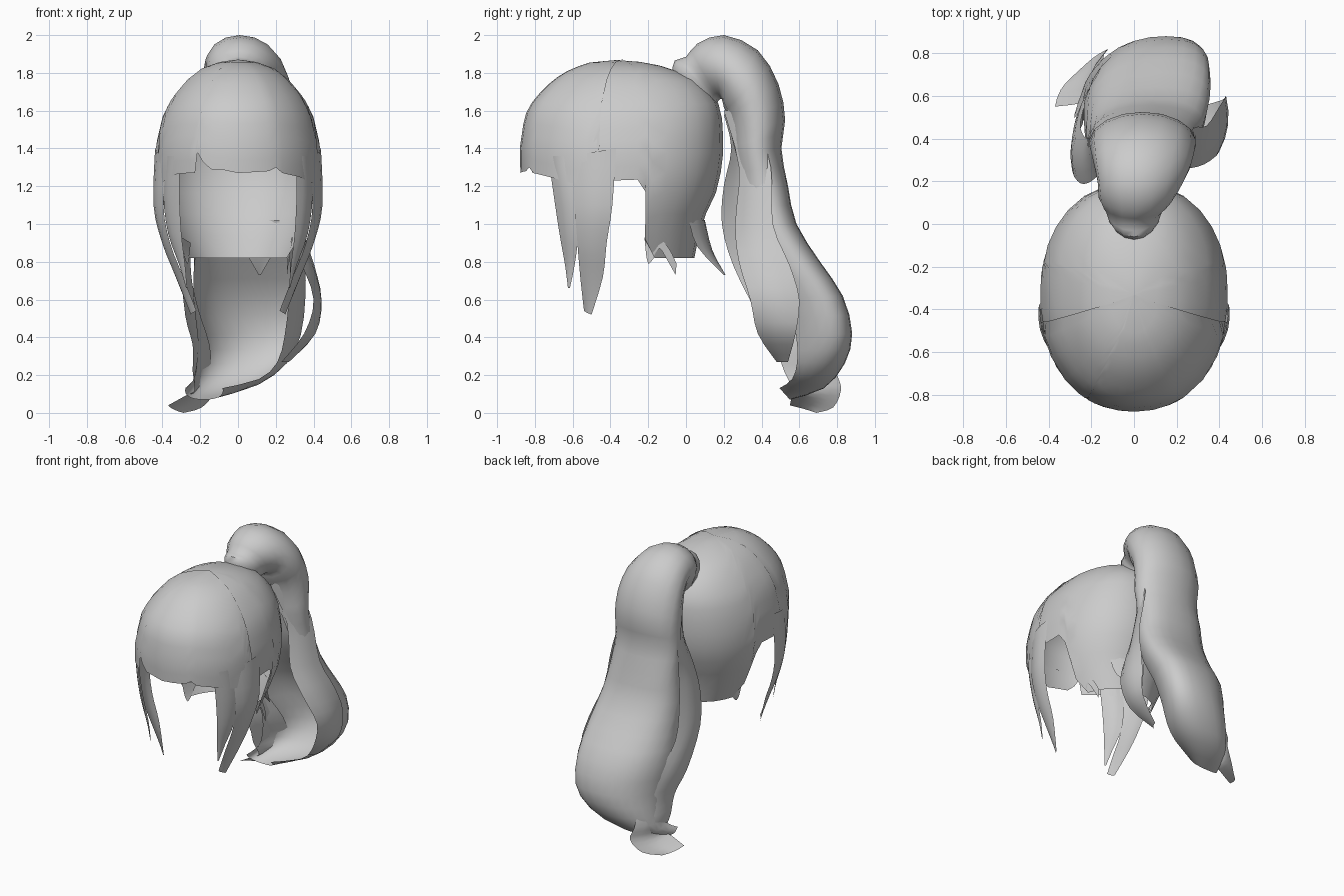
import bpy, math
from mathutils import Vector

hair = bpy.data.materials.new("hair_grey")
hair.diffuse_color = (0.6, 0.6, 0.6, 1)


def lerp_table(table, k):
    """Linear lookup in rows sorted by their first value."""
    if k <= table[0][0]:
        return table[0][1:]
    for a, b in zip(table, table[1:]):
        if k <= b[0]:
            f = (k - a[0]) / (b[0] - a[0])
            return tuple(p + (q - p) * f for p, q in zip(a[1:], b[1:]))
    return table[-1][1:]


def smooth_rows(rows, steps):
    """Catmull-Rom through rows of numbers."""
    out = []
    for i in range(len(rows) - 1):
        p = [rows[max(0, min(len(rows) - 1, i + k))] for k in (-1, 0, 1, 2)]
        for s in range(steps):
            t = s / steps
            out.append([0.5 * (2 * b + (c - a) * t + (2 * a - 5 * b + 4 * c - d) * t * t
                               + (3 * b - a - 3 * c + d) * t ** 3) for a, b, c, d in zip(*p)])
    return out + [list(rows[-1])]


def grid_object(name, grid, mirror=False):
    """Surface from rows of points."""
    n = len(grid[0])
    faces = [(r * n + c, r * n + c + 1, (r + 1) * n + c + 1, (r + 1) * n + c)
             for r in range(len(grid) - 1) for c in range(n - 1)]
    me = bpy.data.meshes.new(name)
    me.from_pydata([p for row in grid for p in row], [], faces)
    me.materials.append(hair)
    ob = bpy.data.objects.new(name, me)
    bpy.context.collection.objects.link(ob)
    bpy.ops.object.select_all(action='DESELECT')
    ob.select_set(True)
    bpy.context.view_layer.objects.active = ob
    bpy.ops.object.mode_set(mode='EDIT')
    bpy.ops.mesh.select_all(action='SELECT')
    bpy.ops.mesh.remove_doubles(threshold=0.0005)
    bpy.ops.mesh.normals_make_consistent(inside=False)
    bpy.ops.object.mode_set(mode='OBJECT')
    bpy.ops.object.shade_smooth_by_angle(angle=math.radians(50))
    if mirror:
        ob.modifiers.new("mirror", 'MIRROR')
    return ob


# Head outline by height: z, half width, front y, back y
HEAD = [(0.80, .27, -.70, .04), (1.0, .37, -.82, .08), (1.2, .437, -.87, .175), (1.4, .44, -.875, .20),
        (1.57, .40, -.85, .19), (1.66, .355, -.80, .165), (1.76, .27, -.70, .07),
        (1.82, .19, -.60, -.07), (1.855, .09, -.49, -.2), (1.865, 0, -.33, -.33)]


def shell(name, hem, grow=0.0, rows=14):
    """Part of the head surface above a hem given as (angle from front, z)."""
    grid = []
    for r in range(rows + 1):
        row = []
        for ang, low in hem:
            z = low + (1.865 - low) * math.sin(r / rows * math.pi / 2)
            hw, yf, yb = lerp_table(HEAD, z)
            a = math.radians(ang)
            s, c = math.sin(a), math.cos(a)
            reach = (-.33 - yf) if c > 0 else (yb + .33)
            x = math.copysign(abs(s) ** .92, s) * (hw + grow)
            y = -.33 - math.copysign(abs(c) ** .92, c) * (reach + grow)
            row.append((x, y, z + grow * r / rows))
        grid.append(row)
    return grid_object(name, grid)


def both_sides(half):
    return [(-a, z) for a, z in reversed(half) if a > 0] + half


# Scalp: high under the fringe, arched over the ear, long at the nape
scalp_hem = [(0, 1.42), (15, 1.42), (30, 1.42), (45, 1.42), (60, 1.38), (72, 1.28), (85, 1.23), (97, 1.235),
             (102, 1.17), (105, .92), (114, .82), (125, .82), (137, .82), (150, .82), (165, .82), (180, .82)]
shell("scalp_hair", both_sides(scalp_hem))

# Fringe: slightly raised front layer with an uneven hem
fringe_hem = [(-78, 1.40), (-71, 1.20), (-60, 1.23), (-45, 1.265), (-34, 1.27), (-29, 1.27), (-27, 1.38),
              (-23, 1.33), (-17, 1.29), (-8, 1.285), (0, 1.27), (10, 1.275), (20, 1.28), (25, 1.30), (30, 1.27),
              (45, 1.25), (60, 1.22), (71, 1.20), (78, 1.40)]
shell("fringe", fringe_hem, grow=0.005)


def strand(name, rows, bulge, mirror=False, steps=3, cols=5):
    """Bowed strip between a front edge and a back edge."""
    grid = []
    for v in smooth_rows(rows, steps):
        a, b = Vector(v[:3]), Vector(v[3:])
        d = b - a
        n = Vector((d.y, -d.x, 0))
        grid.append([tuple(a + d * t + n * (bulge * 4 * t * (1 - t)))
                     for t in (i / (cols - 1) for i in range(cols))])
    return grid_object(name, grid, mirror)


# Long locks in front of the ears
strand("front_side_lock", [
    (.31, -.73, 1.36, .385, -.59, 1.36), (.31, -.70, 1.15, .395, -.575, 1.15), (.30, -.67, .95, .37, -.57, .95),
    (.28, -.64, .78, .31, -.59, .78), (.27, -.625, .66, .275, -.615, .66)], .12, True)
strand("rear_side_lock", [
    (.375, -.61, 1.36, .437, -.37, 1.40), (.395, -.59, 1.1, .445, -.39, 1.1), (.36, -.575, .9, .40, -.42, .9),
    (.29, -.56, .72, .33, -.44, .72), (.22, -.54, .54, .25, -.50, .52)], .1, True)

# Loose wisps at the nape
strand("nape_flick", [(.22, .015, 1.02, .0, .1, 1.02), (.2, .06, .88, .04, .14, .86),
                      (.12, .20, .73, .11, .21, .73)], .1)
strand("right_nape_wisp", [(.29, -.22, .92, .27, -.17, .83), (.285, -.15, .93, .28, -.14, .87),
                           (.27, -.09, .87, .27, -.10, .81), (.26, -.05, .79, .26, -.055, .73)], 0)
strand("left_nape_wisp", [(-.30, -.22, .93, -.25, -.12, .90), (-.285, -.21, .83, -.26, -.17, .82),
                          (-.27, -.20, .79, -.265, -.195, .79)], 0)

# Ponytail rings: centre x, half width, outer y z, inner y z, wrap angle, sideways skew
TAIL = [(0, .11, -.075, 1.80, .16, 1.60, 180, 0), (0, .125, -.06, 1.865, .165, 1.63, 180, 0),
        (0, .14, 0, 1.885, .17, 1.65, 180, 0), (.01, .175, .06, 1.955, .18, 1.66, 180, 0),
        (.03, .20, .20, 2.0, .19, 1.66, 180, -.02), (.04, .23, .38, 1.92, .20, 1.62, 180, -.02),
        (.04, .245, .49, 1.74, .22, 1.57, 180, 0), (.04, .25, .525, 1.55, .24, 1.46, 170, 0),
        (.04, .25, .505, 1.40, .25, 1.36, 150, 0), (.04, .25, .54, 1.20, .27, 1.18, 135, .02),
        (.05, .27, .585, 1.0, .28, 1.0, 125, .04), (.06, .28, .71, .80, .34, .78, 118, .07),
        (.06, .275, .83, .62, .42, .60, 115, .09), (.06, .25, .88, .42, .48, .40, 115, .09),
        (.02, .23, .84, .26, .50, .27, 115, .05), (-.06, .18, .73, .13, .49, .20, 110, 0),
        (-.18, .10, .55, .07, .46, .17, 100, 0)]
tail_grid = []
for cx, hw, yb, zb, yf, zf, wrap, skew in smooth_rows(TAIL, 2):
    mid = Vector((cx, (yb + yf) / 2, (zb + zf) / 2))
    out = Vector((skew, (yb - yf) / 2, (zb - zf) / 2))
    ring = []
    for i in range(17):
        a = math.radians(min(wrap, 180) * (i / 8 - 1))
        s, c = math.sin(a), math.cos(a)
        power = .85 if zb < 1.3 else 1
        s, c = (math.copysign(abs(k) ** power, k) for k in (s, c))
        ring.append(tuple(mid + out * c + Vector((hw * s, 0, 0))))
    tail_grid.append(ring)
grid_object("ponytail", tail_grid)

# Separate strands hanging either side of the ponytail
strand("left_tail_strand", [
    (-.10, .20, 1.58, -.18, .36, 1.56), (-.15, .24, 1.40, -.21, .40, 1.40), (-.20, .20, 1.20, -.22, .40, 1.20),
    (-.25, .19, 1.0, -.24, .42, 1.0), (-.29, .25, .78, -.25, .48, .75), (-.28, .38, .52, -.21, .62, .55),
    (-.24, .47, .36, -.15, .73, .36), (-.24, .52, .22, -.14, .80, .20), (-.23, .57, .12, -.12, .82, .12),
    (-.28, .56, .09, -.19, .78, .03), (-.37, .55, .04, -.29, .69, .0)], -.1)
strand("right_tail_strand", [
    (.12, .20, 1.60, .22, .36, 1.60), (.20, .28, 1.30, .28, .45, 1.30), (.24, .26, 1.0, .34, .46, 1.0),
    (.33, .28, .80, .40, .55, .78), (.40, .34, .60, .43, .60, .60), (.35, .38, .42, .41, .58, .42),
    (.23, .48, .27, .27, .54, .27)], .1)
